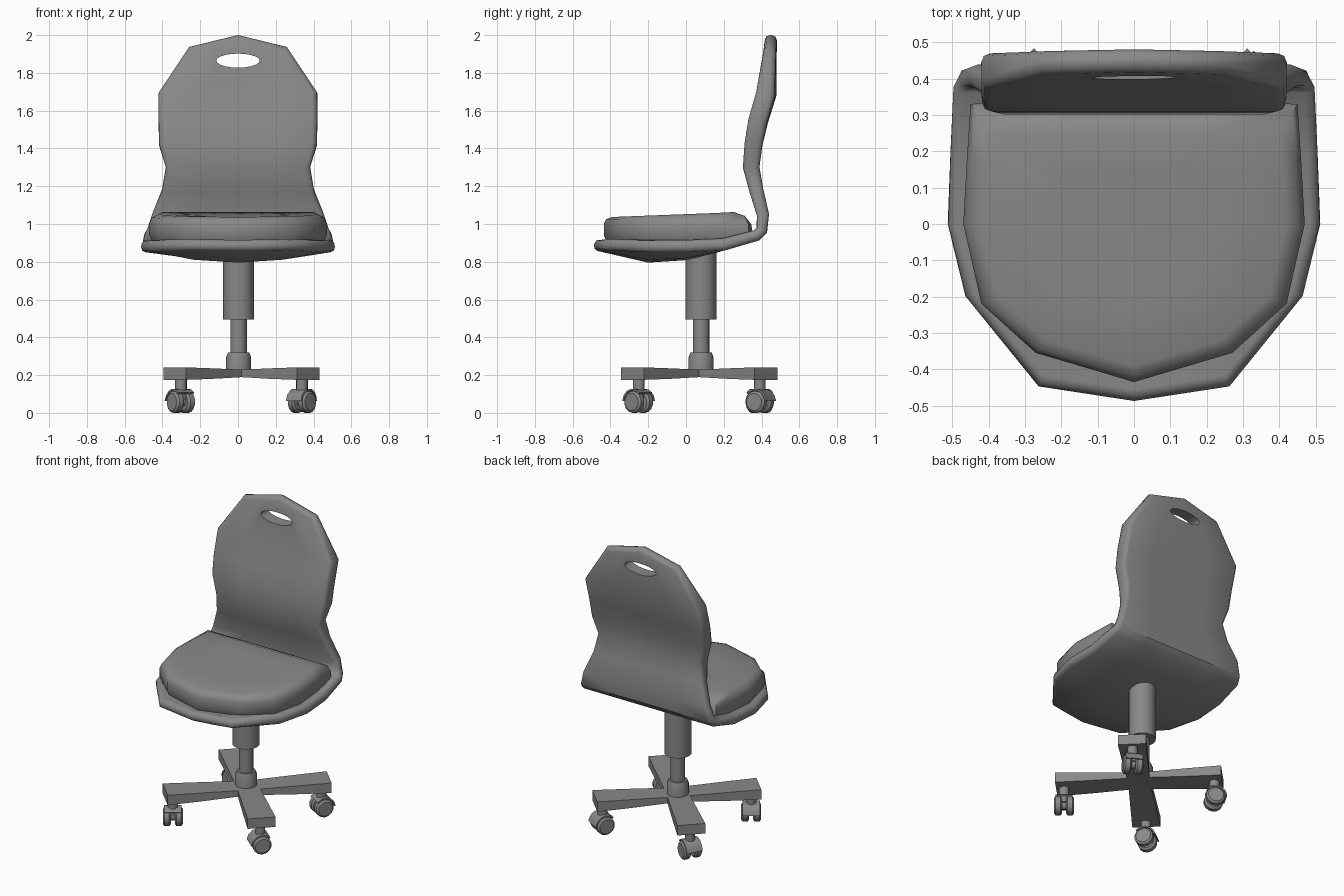
import bpy, math
from mathutils import Matrix, Vector

if "Cube" in bpy.data.objects:
    bpy.data.objects.remove(bpy.data.objects["Cube"])

# dark grey used on every part
grey = bpy.data.materials.new("dark_grey")
grey.diffuse_color = (0.25, 0.25, 0.25, 1)
grey.use_nodes = True
grey.node_tree.nodes["Principled BSDF"].inputs["Base Color"].default_value = grey.diffuse_color


def select(ob):
    bpy.ops.object.select_all(action='DESELECT')
    ob.select_set(True)
    bpy.context.view_layer.objects.active = ob


def make(name, verts, faces, angle=40):
    me = bpy.data.meshes.new(name)
    me.from_pydata(verts, [], faces)
    me.materials.append(grey)
    ob = bpy.data.objects.new(name, me)
    bpy.context.collection.objects.link(ob)
    select(ob)
    bpy.ops.object.mode_set(mode='EDIT')
    bpy.ops.mesh.select_all(action='SELECT')
    bpy.ops.mesh.normals_make_consistent(inside=False)
    bpy.ops.object.mode_set(mode='OBJECT')
    bpy.ops.object.shade_smooth_by_angle(angle=math.radians(angle))
    return ob


def rings(name, loops, angle=40):
    """Skin a stack of equal-length closed loops and cap both ends."""
    n = len(loops[0])
    verts = [p for loop in loops for p in loop]
    faces = [(k * n + i, k * n + (i + 1) % n, (k + 1) * n + (i + 1) % n, (k + 1) * n + i)
             for k in range(len(loops) - 1) for i in range(n)]
    faces += [tuple(range(n)), tuple(range(len(verts) - n, len(verts)))]
    return make(name, verts, faces, angle)


def lathe(name, profile, n=16):
    return rings(name, [[(r * math.cos(2 * math.pi * i / n), r * math.sin(2 * math.pi * i / n), z)
                         for i in range(n)] for r, z in profile])


# one-piece shell: rim y, rim z, half width, centre dy, centre dz, thickness weight
stations = [
    (-0.446, 0.892, 0.262, -0.04, 0.0, 0.6),
    (-0.198, 0.888, 0.463, 0.0, -0.06, 0.65),
    (0.0, 0.886, 0.512, 0.0, -0.045, 0.65),
    (0.2, 0.892, 0.505, 0.0, 0.0, 0.65),
    (0.375, 0.940, 0.497, 0.0, 0.0, 0.6),
    (0.402, 0.968, 0.482, 0.0, 0.0, 0.6),
    (0.407, 1.05, 0.455, 0.0, 0.0, 0.65),
    (0.372, 1.18, 0.402, 0.0, 0.0, 0.75),
    (0.345, 1.30, 0.382, 0.0, 0.0, 0.88),
    (0.357, 1.42, 0.418, 0.0, 0.0, 0.95),
    (0.378, 1.54, 0.420, 0.005, 0.0, 1.0),
    (0.420, 1.69, 0.420, 0.01, 0.0, 1.0),
    (0.446, 1.937, 0.258, 0.005, 0.063, 0.6),
]
ts = [-1, -0.5, 0, 0.5, 1]
verts = []
for row, (y, z, w, dy, dz, _) in enumerate(stations):
    straight = row in (0, len(stations) - 1)
    for t in ts:
        k = 1 - abs(t) if straight else 1 - t * t
        verts.append((t * w, y + dy * k, z + dz * k))
faces = [(r * 5 + c, r * 5 + c + 1, r * 5 + c + 6, r * 5 + c + 5)
         for r in range(len(stations) - 1) for c in range(4)]
shell = make("seat_shell", verts, faces)
group = shell.vertex_groups.new(name="thickness")
for r, s in enumerate(stations):
    group.add([r * 5 + c for c in range(5)], s[5], 'REPLACE')
sol = shell.modifiers.new("Solidify", 'SOLIDIFY')
sol.thickness, sol.offset, sol.vertex_group = 0.1, 0, "thickness"
bev = shell.modifiers.new("Bevel", 'BEVEL')
bev.width, bev.segments, bev.angle_limit = 0.024, 2, math.radians(58)

# handle hole in the back
cutter = lathe("hole_cutter", [(1, -1), (1, 1)], 20)
cutter.data.transform(Matrix.Translation((0, 0.45, 1.865))
                      @ Matrix.Diagonal((0.115, 0.3, 0.037, 1))
                      @ Matrix.Rotation(math.pi / 2, 4, 'X'))
cutter.hide_render = True
cut = shell.modifiers.new("Hole", 'BOOLEAN')
cut.object, cut.solver = cutter, 'EXACT'
select(shell)
bpy.ops.object.convert(target='MESH')
bpy.ops.object.shade_smooth_by_angle(angle=math.radians(60))
bpy.data.objects.remove(cutter)

# seat cushion: scale, z, rear tilt and rear limit of each level
half = [(0.27, -0.355), (0.42, -0.22), (0.47, 0.0), (0.46, 0.18), (0.45, 0.33), (0.2, 0.36)]
outline = [(0, -0.435)] + half + [(-x, y) for x, y in reversed(half)]
levels = [(0.97, 0.91, 0, 0.34), (1, 0.94, 0, 0.355), (1, 1.0, 0, 0.345), (0.97, 1.035, 0.008, 0.31),
          (0.89, 1.052, 0.012, 0.25), (0.45, 1.046, 0.004, 0.2)]
rings("seat_cushion", [[(x * s, min(-0.03 + (y + 0.03) * s, rear), z + tilt * y / 0.35)
                        for x, y in outline] for s, z, tilt, rear in levels], 60)

# gas column
column = lathe("column_sleeve", [(0.082, 0.495), (0.082, 0.86)])
piston = lathe("column_piston", [(0.044, 0.3), (0.044, 0.52)])
collar = lathe("base_collar", [(0.066, 0.2), (0.066, 0.295), (0.056, 0.32)])
for ob in (column, piston, collar):
    ob.location = (0.003, 0.08, 0)

# four diagonal arms, each with a twin-wheel caster
hub = Vector((0.018, 0.07, 0))
swivel = [-30, 60, 35, 140]
for i in range(4):
    a = math.radians(45 + 90 * i)
    sections = [(-0.03, 0.065, 0.193, 0.226), (0.3, 0.078, 0.18, 0.236), (0.5, 0.085, 0.175, 0.241)]
    arm = rings(f"base_arm_{i + 1}", [[(d, -w, lo), (d, w, lo), (d, w, hi), (d, -w, hi)]
                                      for d, w, lo, hi in sections])
    arm.matrix_world = Matrix.Translation(hub) @ Matrix.Rotation(a, 4, 'Z')

    place = (Matrix.Translation(hub + Vector((math.cos(a), math.sin(a), 0)) * 0.453)
             @ Matrix.Rotation(math.radians(swivel[i]), 4, 'Z'))
    stem = lathe(f"caster_stem_{i + 1}", [(0.031, 0.07), (0.031, 0.185)], 12)
    stem.matrix_world = place
    lay = Matrix.Rotation(math.pi / 2, 4, 'Y')
    for side in (-1, 1):
        wheel = lathe(f"caster_wheel_{i + 1}_{'a' if side < 0 else 'b'}",
                      [(0.046, -0.024), (0.058, -0.014), (0.058, 0.014), (0.046, 0.024)], 14)
        wheel.matrix_world = place @ Matrix.Translation((side * 0.036, 0, 0.058)) @ lay
    axle = lathe(f"caster_axle_{i + 1}", [(0.025, -0.03), (0.025, 0.03)], 10)
    axle.matrix_world = place @ Matrix.Translation((0, 0, 0.058)) @ lay
    # curved hood over the wheels
    arc = [math.radians(5 + 26 * k) for k in range(6)]
    hood = rings(f"caster_hood_{i + 1}",
                 [[(x, r * math.cos(t), 0.058 + r * math.sin(t))
                   for x, r in ((-0.052, 0.061), (0.052, 0.061), (0.052, 0.07), (-0.052, 0.07))]
                  for t in arc])
    hood.matrix_world = place
